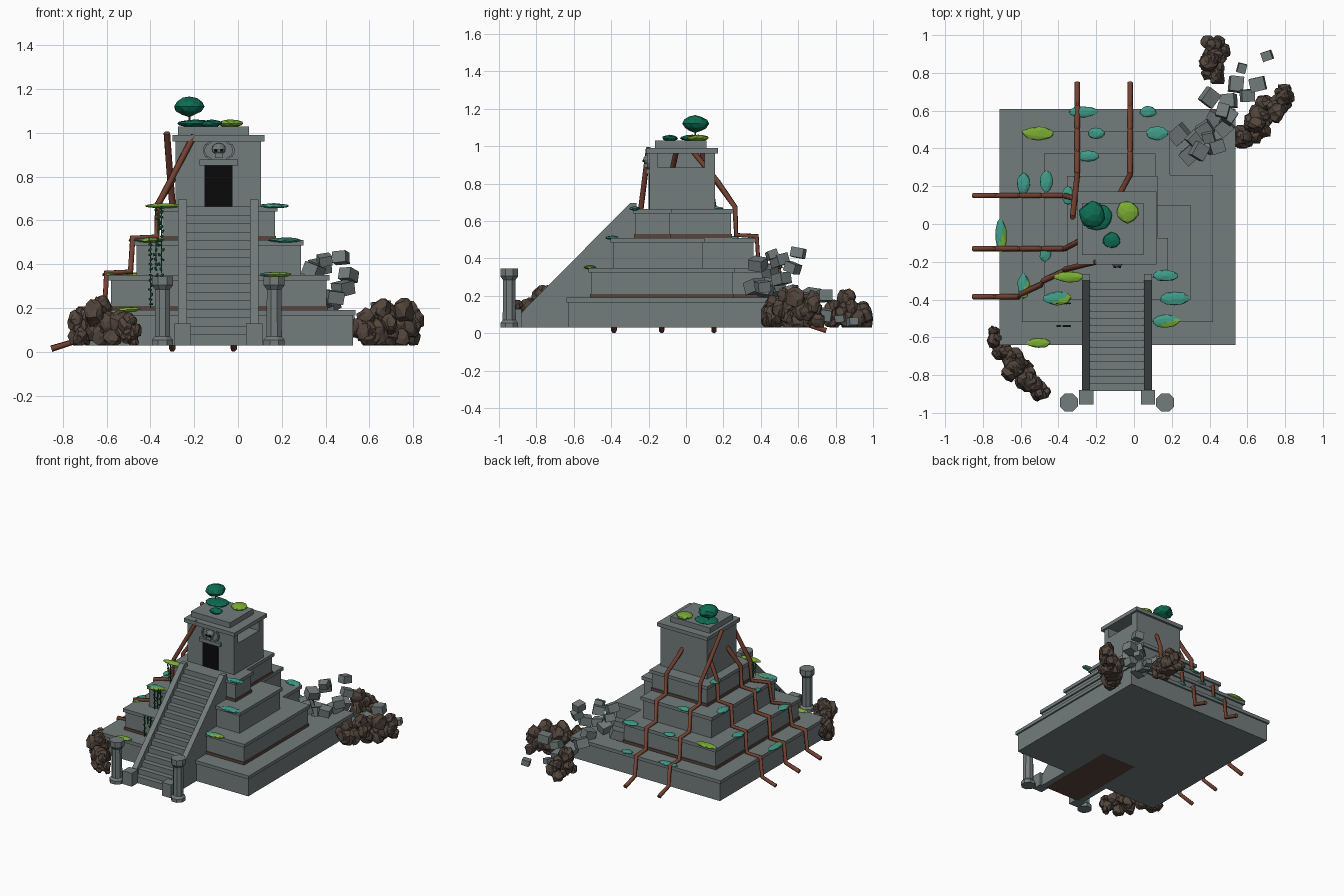
import bpy, bmesh, math, random
from mathutils import Vector, Matrix, Euler

if "Cube" in bpy.data.objects:
    bpy.data.objects.remove(bpy.data.objects["Cube"])

random.seed(4)

def mat(name, c):
    m = bpy.data.materials.new(name)
    m.diffuse_color = (*c, 1)
    m.use_nodes = True
    m.node_tree.nodes["Principled BSDF"].inputs["Base Color"].default_value = m.diffuse_color
    return m

STONE = mat("grey stone", (0.17, 0.2, 0.2))
ROCK = mat("brown rock", (0.085, 0.06, 0.045))
ROOT = mat("root bark", (0.18, 0.055, 0.032))
EARTH = mat("earth band", (0.1, 0.06, 0.045))
BLACK = mat("doorway black", (0.003, 0.003, 0.003))
TEAL = mat("teal leaf", (0.05, 0.33, 0.25))
LIME = mat("lime leaf", (0.2, 0.42, 0.035))
DEEP = mat("deep green leaf", (0.004, 0.15, 0.085))
VINE = mat("vine green", (0.01, 0.1, 0.045))

def finish(bm, name, *mats):
    bmesh.ops.recalc_face_normals(bm, faces=bm.faces)
    me = bpy.data.meshes.new(name)
    bm.to_mesh(me)
    bm.free()
    for m in mats:
        me.materials.append(m)
    ob = bpy.data.objects.new(name, me)
    bpy.context.collection.objects.link(ob)
    return ob

def add_box(bm, x0, x1, y0, y1, z0, z1):
    m = Matrix.Translation(((x0+x1)/2, (y0+y1)/2, (z0+z1)/2)) @ Matrix.Diagonal((x1-x0, y1-y0, z1-z0, 1))
    bmesh.ops.create_cube(bm, size=1, matrix=m)

def boxes(name, m, *bs):
    bm = bmesh.new()
    for b in bs:
        add_box(bm, *b)
    return finish(bm, name, m)

def add_prism(bm, pts, vec):
    f = bm.faces.new([bm.verts.new(p) for p in pts])
    ext = bmesh.ops.extrude_face_region(bm, geom=[f], use_keep_orig=True)
    vs = [g for g in ext["geom"] if isinstance(g, bmesh.types.BMVert)]
    bmesh.ops.translate(bm, verts=vs, vec=vec)

# ---- stepped terraces, with a collapsed back right corner
CX, CY = -0.088, -0.015
def terrace(name, h, z0, z1, notch=None, band=0):
    bm = bmesh.new()
    def layer(bmx, r, a, b, n=0):
        x0, x1, y0, y1 = CX-r, CX+r, CY-r, CY+r
        pts = [(x0, y0), (x1, y0), (x1, y1), (x0, y1)]
        if notch:
            pts[2:3] = [(x1, notch[1]-n), (notch[0]-n, notch[1]-n), (notch[0]-n, y1)]
        add_prism(bmx, [(x, y, a) for x, y in pts], (0, 0, b-a))
    layer(bm, h-0.012, z0+band, z1-0.025, 0.01)
    layer(bm, h, z1-0.025, z1)
    if band:
        b2 = bmesh.new()
        layer(b2, h-0.006, z0, z0+band, 0.005)
        finish(b2, name+"_earth_band", EARTH)
    finish(bm, name, STONE)

terrace("terrace_1", 0.625, 0.03, 0.19)
terrace("terrace_2", 0.505, 0.19, 0.35, (0.19, 0.26), 0.02)
terrace("terrace_3", 0.388, 0.35, 0.51, (0.115, 0.1))
terrace("terrace_4", 0.268, 0.51, 0.665, (0.125, -0.075), 0.02)

# ---- shrine, with an open slot high in the right wall
boxes("shrine_walls", STONE, (-0.285, 0.105, -0.195, 0.155, 0.66, 0.885),
      (-0.285, -0.24, -0.195, 0.155, 0.885, 0.965), (-0.24, 0.105, -0.195, -0.15, 0.885, 0.965),
      (-0.24, 0.105, 0.1, 0.155, 0.885, 0.965))
boxes("shrine_roof", STONE, (-0.3, 0.12, -0.215, 0.172, 0.962, 0.99), (-0.275, 0.05, -0.165, 0.11, 0.99, 1.03))
boxes("doorway", BLACK, (-0.153, -0.025, -0.2, -0.19, 0.665, 0.852))
boxes("door_lintel", STONE, (-0.175, 0.0, -0.215, -0.19, 0.852, 0.878))

# ---- skull emblem with side arcs
bm = bmesh.new()
bmesh.ops.create_icosphere(bm, subdivisions=2, radius=1, matrix=Matrix.Translation((CX, -0.205, 0.927)) @ Matrix.Diagonal((0.032, 0.025, 0.027, 1)))
add_box(bm, CX-0.018, CX+0.018, -0.225, -0.19, 0.886, 0.908)
finish(bm, "skull_emblem", STONE)
boxes("skull_eyes", BLACK, *[(CX+s*0.013-0.007, CX+s*0.013+0.007, -0.232, -0.222, 0.915, 0.927) for s in (-1, 1)])
bm = bmesh.new()
for s in (-1, 1):
    for k in range(5):
        a = math.radians(-50+25*k)
        m = Matrix.Translation((CX+s*0.068*math.cos(a), -0.2, 0.92+0.045*math.sin(a))) @ Matrix.Rotation(-s*a, 4, 'Y')
        bmesh.ops.create_cube(bm, size=1, matrix=m @ Matrix.Diagonal((0.009, 0.016, 0.022, 1)))
finish(bm, "emblem_arcs", STONE)

# ---- staircase, side ramps and newel blocks
N, Y0, Y1 = 16, -0.885, -0.27
prof = [(Y1, 0.03), (Y0, 0.03)]
for i in range(N):
    y = Y0+(Y1-Y0)*i/N
    z = 0.04+0.625*(i+1)/N
    prof += [(y, z), (Y0+(Y1-Y0)*(i+1)/N, z)]
bm = bmesh.new()
add_prism(bm, [(-0.236, y, z) for y, z in prof], (0.292, 0, 0))
st = finish(bm, "staircase", STONE, EARTH)
for p in st.data.polygons:
    p.material_index = int(p.normal.z < -0.9)
bm = bmesh.new()
for x in (-0.274, 0.054):
    add_prism(bm, [(x, y, z) for y, z in [(-0.9, 0.03), (-0.9, 0.09), (-0.3, 0.695), (-0.265, 0.695), (-0.265, 0.03)]], (0.04, 0, 0))
finish(bm, "stair_ramps", STONE)
boxes("newel_blocks", STONE, (-0.29, -0.214, -0.955, -0.88, 0.03, 0.13), (0.036, 0.112, -0.955, -0.88, 0.03, 0.13))

# ---- octagonal columns
bm = bmesh.new()
for x in (-0.345, 0.165):
    for r1, r2, a, b in [(0.052, 0.052, 0.03, 0.055), (0.052, 0.038, 0.055, 0.07), (0.038, 0.036, 0.07, 0.285),
                         (0.036, 0.052, 0.285, 0.305), (0.052, 0.052, 0.305, 0.345)]:
        m = Matrix.Translation((x, -0.945, (a+b)/2)) @ Matrix.Rotation(math.pi/8, 4, 'Z')
        bmesh.ops.create_cone(bm, cap_ends=True, segments=8, radius1=r1, radius2=r2, depth=b-a, matrix=m)
finish(bm, "columns", STONE)

# ---- roots climbing down the terraces
def tube(name, pts, r, m, sides=1):
    cu = bpy.data.curves.new(name, 'CURVE')
    cu.dimensions = '3D'
    cu.bevel_depth, cu.bevel_resolution, cu.use_fill_caps = r, sides, True
    sp = cu.splines.new('POLY')
    sp.points.add(len(pts)-1)
    for q, p in zip(sp.points, pts):
        q.co = (*p, 1)
    cu.materials.append(m)
    ob = bpy.data.objects.new(name, cu)
    bpy.context.collection.objects.link(ob)

# (distance from centre, height) down the ledges
LEDGE = [(0.277, 0.675), (0.283, 0.525), (0.393, 0.52), (0.403, 0.365), (0.512, 0.36), (0.522, 0.2),
         (0.635, 0.195), (0.65, 0.05), (0.765, 0.014)]
back = lambda x: [(x, CY+d, z) for d, z in LEDGE]
left = lambda y: [(CX-d, y, z) for d, z in LEDGE]
tube("root_back_1", [(-0.325, 0.035, 1.0), (-0.31, 0.17, 0.8)] + back(-0.3), 0.015, ROOT)
tube("root_back_2", [(-0.1, 0.03, 0.98), (-0.07, 0.17, 0.81)] + back(-0.02), 0.015, ROOT)
tube("root_left_1", [(-0.2, 0.08, 0.99), (-0.295, 0.13, 0.8)] + left(0.15), 0.015, ROOT)
tube("root_left_2", [(-0.1, -0.05, 0.98), (-0.29, -0.09, 0.8)] + left(-0.13), 0.015, ROOT)
bend = [-0.24, -0.25, -0.3, -0.32, -0.37]
l3 = [(p[0], bend[i] if i < 5 else -0.385, p[2]) for i, p in enumerate(left(0))]
tube("root_left_3", [(-0.2, -0.2, 0.99)] + l3, 0.015, ROOT)

# ---- leaf clumps on the ledges: x, y, z, half width, half depth, kind
def clump(name, x, y, z, rx, ry, rz, kind):
    bm = bmesh.new()
    bmesh.ops.create_icosphere(bm, subdivisions=2, radius=1)
    for v in bm.verts:
        v.co *= random.uniform(0.88, 1.06)
    mats = {"t": (TEAL,), "l": (LIME,), "d": (DEEP,), "m": (TEAL, LIME)}[kind]
    if kind == "m":
        for f in bm.faces:
            c = f.calc_center_median()
            f.material_index = int(c.x-c.y > 0.2)
    bmesh.ops.transform(bm, verts=bm.verts, matrix=Matrix.Translation((x, y, z)) @ Matrix.Diagonal((rx, ry, rz, 1)))
    finish(bm, name, *mats)

LEAVES = [(-.27, .595, 0, .08, .03, "t"), (.075, .595, 0, .045, .032, "t"), (-.505, .48, 1, .09, .037, "l"),
          (-.2, .48, 1, .043, .03, "t"), (.12, .48, 1, .06, .038, "t"), (-.24, .36, 2, .06, .03, "t"),
          (-.585, .215, 1, .036, .06, "t"), (-.465, .225, 2, .036, .06, "t"), (-.35, .15, 3, .03, .05, "t"),
          (-.705, -.06, 0, .03, .09, "m"), (-.47, -.16, 2, .03, .04, "t"), (-.585, -.33, 1, .033, .07, "m"),
          (-.405, -.395, 2, .073, .037, "m"), (-.345, -.28, 3, .083, .03, "l"), (-.505, -.63, 0, .065, .026, "l"),
          (.165, -.275, 3, .07, .03, "t"), (.215, -.395, 2, .08, .038, "t"), (.17, -.515, 1, .078, .035, "m")]
for i, (x, y, t, rx, ry, k) in enumerate(LEAVES):
    clump("ledge_leaf_%d" % (i+1), x, y, (0.193, 0.353, 0.51, 0.667)[t], rx, ry, 0.012, k)

# ---- roof shrubs
clump("roof_shrub_tall", -0.222, 0.05, 1.12, 0.07, 0.07, 0.046, "d")
tube("roof_shrub_stem", [(-0.222, 0.05, 1.03), (-0.222, 0.05, 1.1)], 0.004, ROOT)
clump("roof_shrub_flat", -0.195, 0.035, 1.043, 0.083, 0.07, 0.018, "d")
clump("roof_shrub_small", -0.118, -0.087, 1.043, 0.048, 0.045, 0.018, "d")
clump("roof_shrub_lime", -0.035, 0.065, 1.043, 0.06, 0.06, 0.018, "l")

# ---- hanging vines in front of the left terraces
bm = bmesh.new()
for x, y, za, zb in [(-.35, -.3, .66, .52), (-.365, -.3, .65, .54), (-.4, -.42, .51, .36), (-.375, -.42, .51, .37),
                     (-.35, -.42, .51, .36), (-.4, -.54, .35, .2), (-.35, -.54, .35, .28), (-.375, -.54, .35, .3)]:
    add_box(bm, x-.002, x+.002, y-.002, y+.002, zb, za)
    z = za
    while z > zb:
        m = Matrix.Translation((x+random.uniform(-.01, .01), y, z)) @ Euler((random.random(), random.random()*3, 0)).to_matrix().to_4x4()
        bmesh.ops.create_icosphere(bm, subdivisions=1, radius=1, matrix=m @ Matrix.Diagonal((.011, .005, .007, 1)))
        z -= 0.022
finish(bm, "hanging_vines", VINE)

# ---- craggy rock piles, kept inside a box: centres with radius and height
def rocks(name, lo, hi, blobs, n):
    bm = bmesh.new()
    for x, y, r, h in blobs:
        for k in range(n):
            a, d = random.uniform(0, 6.28), random.uniform(0, 0.65)*r
            s = r*random.uniform(0.35, 0.6)
            z = 0.03+random.uniform(0.1, 0.95)*(h-0.03-s*0.5)*(1-d/r*0.4)
            res = bmesh.ops.create_icosphere(bm, subdivisions=2, radius=1)
            e = Euler([random.uniform(0, 6) for _ in range(3)]).to_matrix()
            for v in res["verts"]:
                p = e @ (v.co*random.uniform(0.72, 1.12))
                q = Vector((x+d*math.cos(a), y+d*math.sin(a), z)) + Vector((p.x*s, p.y*s, p.z*s*1.2))
                v.co = [min(max(q[i], lo[i]), hi[i]) for i in range(3)]
    finish(bm, name, ROCK)

rocks("rocks_front_left", (-0.78, -0.955, 0.03), (-0.44, -0.52, 0.26),
      [(-.72, -.6, .07, .2), (-.67, -.68, .085, .25), (-.62, -.77, .09, .26), (-.55, -.85, .09, .25), (-.5, -.9, .06, .18)], 9)
rocks("rocks_back", (0.33, 0.74, 0.03), (0.51, 1.0, 0.24), [(.43, .93, .075, .2), (.41, .86, .085, .24), (.43, .79, .07, .2)], 10)
rocks("rocks_back_right", (0.5, 0.4, 0.03), (0.85, 0.74, 0.26),
      [(.58, .46, .075, .19), (.65, .53, .09, .25), (.72, .6, .095, .26), (.79, .66, .08, .22)], 10)

# ---- tumbled stone blocks from the collapsed corner: x, y, z, size
RUBBLE = [(.705, .89, .06, .055), (.57, .825, .08, .05), (.54, .74, .1, .08), (.655, .74, .2, .08), (.4, .67, .2, .085),
          (.47, .6, .43, .07), (.505, .57, .35, .07), (.375, .5, .39, .08), (.24, .475, .24, .09), (.345, .385, .37, .08),
          (.44, .41, .25, .075), (.48, .51, .29, .08), (.42, .555, .22, .08), (.32, .45, .33, .07), (.395, .46, .42, .06),
          (.3, .37, .25, .09), (.38, .42, .23, .08), (.5, .65, .12, .08), (.6, .68, .14, .07), (.48, .46, .1, .08)]
bm = bmesh.new()
for x, y, z, s in RUBBLE:
    e = Euler((random.uniform(-.35, .35), random.uniform(-.35, .35), random.uniform(0, 1.5))).to_matrix().to_4x4()
    bmesh.ops.create_cube(bm, size=s, matrix=Matrix.Translation((x, y, z)) @ e @ Matrix.Diagonal((1, 0.9, 0.75, 1)))
finish(bm, "fallen_blocks", STONE)
